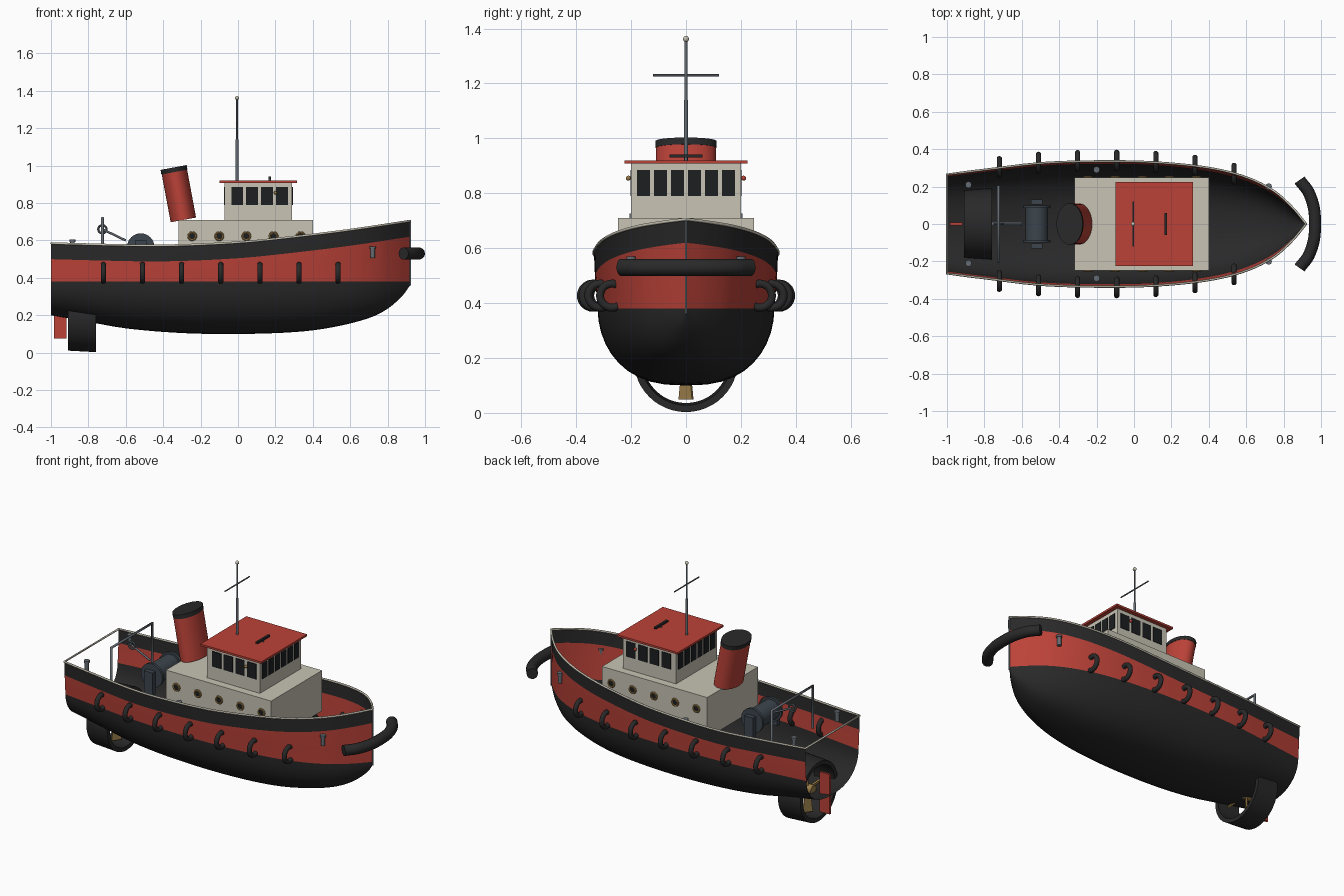
import bpy, bmesh, math
from mathutils import Vector, Matrix

if "Cube" in bpy.data.objects:
    bpy.data.objects.remove(bpy.data.objects["Cube"])

def mat(name, c):
    m = bpy.data.materials.new(name)
    m.diffuse_color = (*c, 1)
    m.use_nodes = True
    m.node_tree.nodes["Principled BSDF"].inputs["Base Color"].default_value = m.diffuse_color
    return m

BLACK = mat("black", (0.022, 0.022, 0.022))
RED = mat("red", (0.50, 0.055, 0.04))
CREAM = mat("cream", (0.58, 0.55, 0.46))
GREY = mat("steel_grey", (0.13, 0.15, 0.17))
SLATE = mat("slate", (0.045, 0.06, 0.075))
BRASS = mat("brass", (0.33, 0.21, 0.07))
GLASS = mat("dark_glass", (0.012, 0.013, 0.015))

def finish(name, bm, mats, smooth=True):
    bmesh.ops.recalc_face_normals(bm, faces=bm.faces)
    me = bpy.data.meshes.new(name)
    bm.to_mesh(me)
    bm.free()
    for m in (mats if isinstance(mats, list) else [mats]):
        me.materials.append(m)
    ob = bpy.data.objects.new(name, me)
    bpy.context.collection.objects.link(ob)
    if smooth:
        bpy.ops.object.select_all(action='DESELECT')
        ob.select_set(True)
        bpy.context.view_layer.objects.active = ob
        bpy.ops.object.shade_smooth_by_angle(angle=math.radians(40))
    return ob

def box(name, x, y, z, m):
    bm = bmesh.new()
    bmesh.ops.create_cube(bm, size=1)
    for v in bm.verts:
        v.co = [a[0] + (c + 0.5) * (a[1] - a[0]) for a, c in zip((x, y, z), v.co)]
    return finish(name, bm, m, False)

def rod(name, a, b, r, m, r2=None, n=20):
    a, b = Vector(a), Vector(b)
    d = b - a
    bm = bmesh.new()
    bmesh.ops.create_cone(bm, cap_ends=True, segments=n, radius1=r, radius2=r if r2 is None else r2, depth=d.length)
    bm.transform(Matrix.Translation((a + b) / 2) @ d.to_track_quat('Z', 'Y').to_matrix().to_4x4())
    return finish(name, bm, m)

def ball(name, p, r, m):
    bm = bmesh.new()
    bmesh.ops.create_uvsphere(bm, u_segments=16, v_segments=10, radius=r)
    bm.transform(Matrix.Translation(p))
    return finish(name, bm, m)

def lathe(name, prof, centre, axis, m, closed=True, n=32):
    """Spin (radius, along) points around an axis."""
    rot = Vector(axis).to_track_quat('Z', 'Y').to_matrix()
    bm = bmesh.new()
    rings = [[bm.verts.new(rot @ Vector((r * math.cos(t), r * math.sin(t), h)) + Vector(centre))
              for t in (2 * math.pi * i / n for i in range(n))] for r, h in prof]
    for k in range(len(rings) if closed else len(rings) - 1):
        a, b = rings[k], rings[(k + 1) % len(rings)]
        for i in range(n):
            bm.faces.new((a[i], a[(i + 1) % n], b[(i + 1) % n], b[i]))
    return finish(name, bm, m)

def torus(name, centre, axis, R, r, m, n=28, k=10):
    prof = [(R + r * math.cos(2 * math.pi * i / k), r * math.sin(2 * math.pi * i / k)) for i in range(k)]
    return lathe(name, prof, centre, axis, m, True, n)

def tube(name, pts, r, m, cyclic=False, kind='POLY', res=3):
    cu = bpy.data.curves.new(name, 'CURVE')
    cu.dimensions = '3D'
    cu.bevel_depth, cu.bevel_resolution, cu.use_fill_caps = r, res, True
    if kind == 'BEZIER':
        s = cu.splines.new('BEZIER')
        s.bezier_points.add(len(pts) - 1)
        for p, c in zip(s.bezier_points, pts):
            p.co, p.handle_left_type, p.handle_right_type = c, 'AUTO', 'AUTO'
    else:
        s = cu.splines.new('POLY')
        s.points.add(len(pts) - 1)
        for p, c in zip(s.points, pts):
            p.co = (*c, 1)
    s.use_cyclic_u = cyclic
    cu.materials.append(m)
    ob = bpy.data.objects.new(name, cu)
    bpy.context.collection.objects.link(ob)
    return ob

def interp(tab, x):
    """Smooth interpolation through (x, value) points."""
    n = len(tab)
    slope = lambda i: (tab[min(i + 1, n - 1)][1] - tab[max(i - 1, 0)][1]) / (tab[min(i + 1, n - 1)][0] - tab[max(i - 1, 0)][0])
    for i in range(n - 1):
        (x0, y0), (x1, y1) = tab[i], tab[i + 1]
        if x <= x1:
            h = x1 - x0
            t = (x - x0) / h
            return ((2*t**3 - 3*t*t + 1) * y0 + (t**3 - 2*t*t + t) * h * slope(i)
                    + (3*t*t - 2*t**3) * y1 + (t**3 - t*t) * h * slope(i + 1))
    return tab[-1][1]

# Hull lines: gunwale height, keel height, half breadth
SHEER = [(-1, .585), (-.7, .577), (-.4, .573), (0, .59), (.3, .62), (.6, .657), (.92, .705)]
KEEL = [(-1, .2), (-.8, .165), (-.6, .13), (-.3, .105), (0, .1), (.3, .11), (.5, .135), (.7, .185), (.8, .235), (.88, .305), (.92, .36)]
BEAM = [(-1, .265), (-.8, .29), (-.5, .325), (-.2, .335), (.1, .33), (.4, .3), (.6, .25), (.75, .175), (.85, .085), (.92, .0)]
WATER = .38

def water_beam(x):
    return interp(BEAM, x) * (.96 - .10 * max(0, x) ** 2)

def section(x):
    zk, zs, wb, wg = interp(KEEL, x), interp(SHEER, x), water_beam(x), interp(BEAM, x)
    pts = []
    for i in range(11):
        a = math.pi / 2 * i / 10
        pts.append((wb * math.sin(a) ** .78, zk + (WATER - zk) * (1 - math.cos(a))))
    for z in (WATER + (zs - .085 - WATER) / 2, zs - .085, zs):
        pts.append((wb + (wg - wb) * min(1, (z - WATER) / (zs - .04 - WATER)), z))
    return pts

xs = [-1 + 1.92 * math.sin(math.pi / 2 * i / 44) ** 1.0 for i in range(45)]
bm = bmesh.new()
rows = []
for x in xs:
    s = section(x)
    pts = [(-y, z) for y, z in reversed(s[1:])] + s
    rows.append([bm.verts.new((x, y, z)) for y, z in pts])
n = len(rows[0])
for a, b in zip(rows, rows[1:]):
    for j in range(n - 1):
        f = bm.faces.new((a[j], b[j], b[j + 1], a[j + 1]))
        level = min(j, n - 2 - j)          # 0 = bulwark band, 1-2 = topsides
        f.material_index = 1 if level in (1, 2) else 0
bmesh.ops.remove_doubles(bm, verts=bm.verts, dist=.0004)
finish("hull", bm, [BLACK, RED])

# Gunwale rail running round the hull and across the stern, and stem bar
side = [(x, interp(BEAM, x), interp(SHEER, x)) for x in xs]
tube("gunwale_rail", side + [(x, -y, z) for x, y, z in reversed(side[:-1])], .006, CREAM, True, res=1)
tube("stem_bar", [(.921, 0, .36), (.921, 0, .705)], .005, GREY, res=1)

# Deckhouse, wheelhouse and roof
box("deckhouse", (-.318, .4), (-.248, .248), (.46, .71), CREAM)
box("wheelhouse", (-.072, .29), (-.2, .2), (.71, .908), CREAM)
box("roof", (-.1, .315), (-.224, .224), (.908, .92), RED)
for s in (-1, 1):
    for x in (-.005, .075, .155, .235):
        box("side_window", (x - .031, x + .031), (s * .2 - .003, s * .2 + .003), (.79, .885), GLASS)
    for x in (-.245, -.1, .045, .19, .335):
        torus("porthole_rim", (x, s * .25, .623), (0, 1, 0), .02, .006, BRASS, 20, 8)
        rod("porthole_glass", (x, s * .246, .623), (x, s * .252, .623), .018, GLASS)
    rod("lamp_bracket", (.2, s * .198, .855), (.2, s * .21, .855), .004, GREY, n=8)
    ball("side_lamp", (.2, s * .21, .855), .009, RED if s > 0 else BRASS)
for i in range(6):
    y = (i - 2.5) * .0618
    for x in (-.072, .29):
        box("end_window", (x - .003, x + .003), (y - .024, y + .024), (.79, .885), GLASS)

# Roof light bar and mast
rod("light_bar_post", (.17, 0, .92), (.17, 0, .935), .006, GREY, n=10)
box("light_bar", (.163, .177), (-.06, .06), (.931, .942), BLACK)
rod("mast_lower", (-.005, 0, .9), (-.005, 0, 1.14), .008, GREY)
rod("mast_upper", (-.005, 0, 1.14), (-.005, 0, 1.36), .005, GREY)
rod("mast_yard", (-.005, -.12, 1.23), (-.005, .12, 1.23), .004, GREY, n=10)
ball("mast_ball", (-.005, 0, 1.362), .011, CREAM)

# Raked oval funnel with a black top band
def oval(name, h0, h1, rx, ry, m):
    bm = bmesh.new()
    bmesh.ops.create_cone(bm, cap_ends=True, segments=40, radius1=1, radius2=1, depth=1)
    bm.transform(Matrix.Translation((-.292, 0, .71)) @ Matrix.Rotation(-.185, 4, 'Y')
                 @ Matrix.Translation((0, 0, (h0 + h1) / 2)) @ Matrix.Diagonal((rx, ry, h1 - h0, 1)))
    finish(name, bm, m)
oval("funnel", 0, .262, .069, .109, RED)
oval("funnel_band", .26, .285, .071, .111, BLACK)

# Side tyres, bow fender
for s in (-1, 1):
    for i in range(7):
        x = -.72 + i * .2092
        torus("side_tyre", (x, s * (water_beam(x) + .017), .427), (1, 0, 0), .044, .0145, BLACK)
tube("bow_fender", [(.885, -.235, .53), (.938, -.16, .53), (.968, 0, .53), (.938, .16, .53), (.885, .235, .53)],
     .032, BLACK, kind='BEZIER', res=5)

# Towing winch
rod("winch_drum", (-.52, -.1, .565), (-.52, .1, .565), .06, SLATE, n=32)
for s in (-1, 1):
    rod("winch_flange", (-.52, s * .085, .565), (-.52, s * .1, .565), .073, SLATE, n=32)
    box("winch_stand", (-.55, -.49), (s * .118 - .014, s * .118 + .014), (.46, .6), SLATE)

# Tow frame with ring
tube("tow_frame", [(-.725, -.2, .46), (-.725, -.2, .72), (-.725, .2, .72), (-.725, .2, .46)], .008, GREY)
rod("tow_bar", (-.725, 0, .66), (-.6, 0, .6), .006, GREY, n=10)
torus("tow_ring", (-.725, 0, .66), (0, 1, 0), .022, .006, GREY, 20, 8)

# Mooring bitts
for x, y, z in ((.72, .2, .505), (-.2, .29, .5), (-.885, .21, .54)):
    for s in (-1, 1):
        rod("bitt", (x, s * y, z), (x, s * y, z + .06), .012, GREY)
        rod("bitt_cap", (x, s * y, z + .052), (x, s * y, z + .064), .017, GREY)

# Propeller nozzle, propeller and rudder
lathe("propeller_nozzle", [(.182, -.908), (.19, -.76), (.165, -.76), (.157, -.908)], (0, 0, .193), (1, 0, 0), BLACK, True, 48)
rod("propeller_hub", (-.87, 0, .193), (-.78, 0, .193), .028, BRASS)
rod("propeller_shaft", (-.8, 0, .193), (-.6, 0, .193), .012, GREY)
for k in range(4):
    bm = bmesh.new()
    bmesh.ops.create_cube(bm, size=1)
    for v in bm.verts:
        tip = v.co.z > 0
        v.co = (v.co.x * .01, v.co.y * (.06 if tip else .03), .145 if tip else .015)
    bm.transform(Matrix.Translation((-.83, 0, .193)) @ Matrix.Rotation(k * math.pi / 2, 4, 'X') @ Matrix.Rotation(.6, 4, 'Z'))
    finish("propeller_blade", bm, BRASS, False)
box("rudder", (-.985, -.918), (-.007, .007), (.075, .32), RED)
